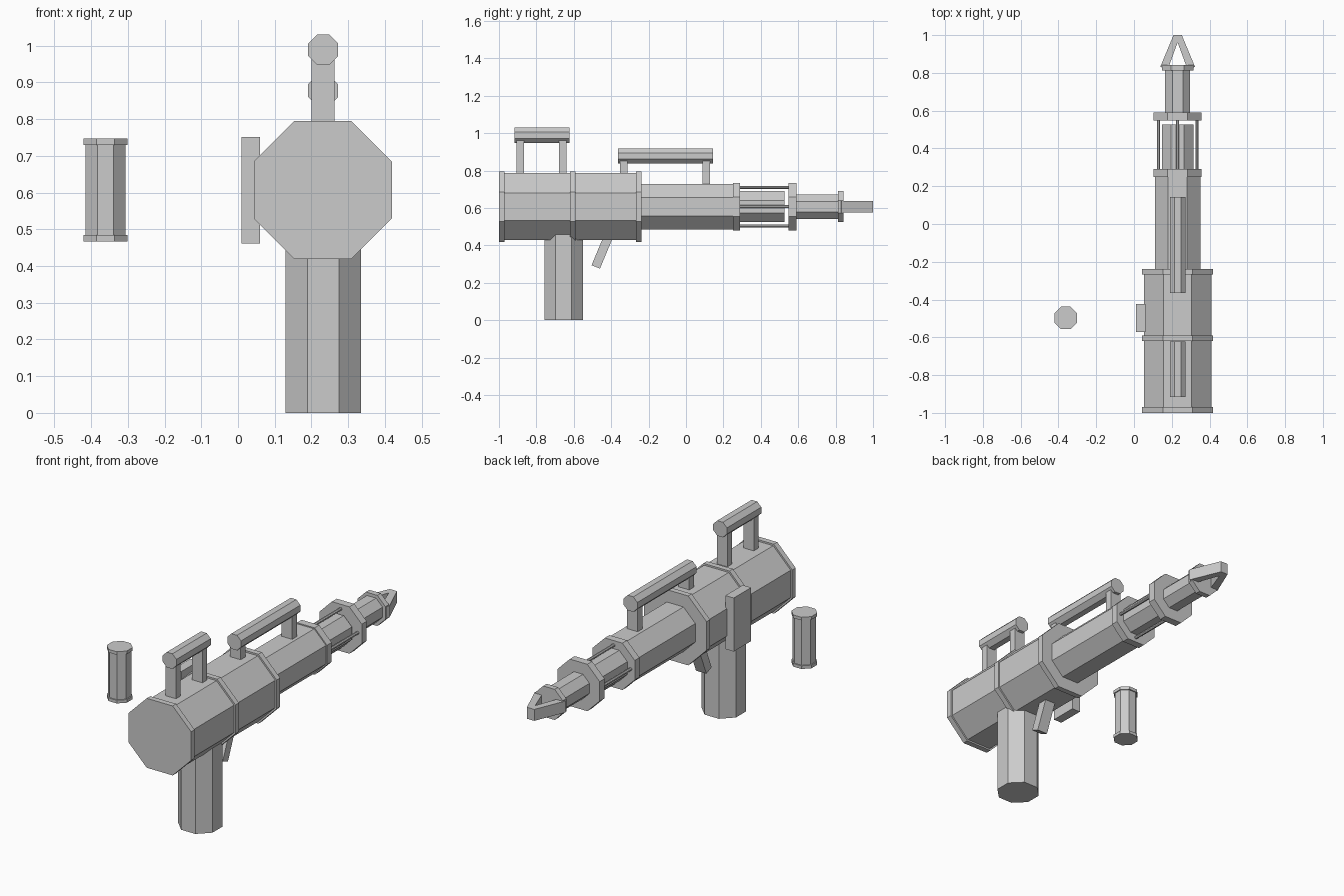
import bpy, bmesh, math
from mathutils import Matrix, Vector

if "Cube" in bpy.data.objects:
    bpy.data.objects.remove(bpy.data.objects["Cube"])

CX, CZ = 0.231, 0.607   # barrel axis


def finish(name, bm):
    bmesh.ops.recalc_face_normals(bm, faces=bm.faces)
    me = bpy.data.meshes.new(name)
    bm.to_mesh(me)
    bm.free()
    ob = bpy.data.objects.new(name, me)
    bpy.context.collection.objects.link(ob)
    return ob


def octagon(name, axis, a, b, c1, c2, apothem):
    """Octagonal prism with flats on the axes, from a to b along 'Y' or 'Z'."""
    bm = bmesh.new()
    r = apothem / math.cos(math.pi / 8)
    bmesh.ops.create_cone(bm, cap_ends=True, segments=8, radius1=r, radius2=r, depth=b - a,
                          matrix=Matrix.Rotation(math.pi / 8, 4, 'Z'))
    m = (a + b) / 2
    if axis == 'Y':
        bm.transform(Matrix.Translation((c1, m, c2)) @ Matrix.Rotation(math.pi / 2, 4, 'X'))
    else:
        bm.transform(Matrix.Translation((c1, c2, m)))
    return finish(name, bm)


def box(name, lo, hi):
    lo, hi = Vector(lo), Vector(hi)
    bm = bmesh.new()
    bmesh.ops.create_cube(bm, size=1, matrix=Matrix.Translation((lo + hi) / 2)
                          @ Matrix.Diagonal((*(hi - lo), 1)))
    return finish(name, bm)


def extrude(name, pts, vec):
    """Flat polygon pushed along vec."""
    bm = bmesh.new()
    f = bm.faces.new([bm.verts.new(p) for p in pts])
    ext = bmesh.ops.extrude_face_region(bm, geom=[f])
    bmesh.ops.translate(bm, vec=vec,
                        verts=[v for v in ext['geom'] if isinstance(v, bmesh.types.BMVert)])
    return finish(name, bm)


# Body, barrel sections and their collars, all on one axis
for name, y0, y1, ap in [
    ("body", -0.99, -0.25, 0.179),
    ("body_collar_rear", -1.0, -0.97, 0.188),
    ("body_collar_middle", -0.62, -0.59, 0.188),
    ("body_collar_front", -0.267, -0.237, 0.188),
    ("barrel", -0.25, 0.26, 0.121),
    ("barrel_collar", 0.25, 0.29, 0.127),
    ("inner_barrel", 0.28, 0.527, 0.083),
    ("muzzle_collar", 0.548, 0.59, 0.127),
    ("muzzle", 0.58, 0.82, 0.066),
    ("muzzle_ring", 0.813, 0.843, 0.083),
]:
    octagon(name, 'Y', y0, y1, CX, CZ, ap)

# Four thin rods bridging the two collars
for i in range(4):
    t = i * math.pi / 2
    octagon(f"rod_{i}", 'Y', 0.28, 0.56, CX + 0.102 * math.cos(t), CZ + 0.102 * math.sin(t), 0.008)

# Pointed prongs: two slanted bars meeting at the tip
prong = [(-0.092, 0.832), (-0.022, 1.0), (0.022, 1.0), (0.092, 0.832),
         (0.053, 0.817), (0, 0.961), (-0.053, 0.817)]
extrude("prongs", [(CX + x, y, 0.576) for x, y in prong], (0, 0, 0.062))

# Grip and slanted trigger
octagon("grip", 'Z', 0, 0.5, CX + 0.001, -0.654, 0.103)
extrude("trigger", [(CX - 0.031, y, z) for y, z in
                    [(-0.505, 0.294), (-0.46, 0.276), (-0.375, 0.48), (-0.42, 0.498)]],
        (0.062, 0, 0))

# Top rails, each on two posts
for name, y0, y1, z, posts in [
    ("rear_rail", -0.917, -0.623, 0.989, [(-0.906, 0.77), (-0.68, 0.77)]),
    ("front_rail", -0.364, 0.144, 0.878, [(-0.353, 0.77), (0.088, 0.715)]),
]:
    octagon(name, 'Y', y0, y1, CX + 0.001, z, 0.041)
    for i, (py, pz) in enumerate(posts):
        box(f"{name}_post_{i}", (CX - 0.031, py, pz), (CX + 0.032, py + 0.04, z))

# Side panel
box("side_panel", (0.01, -0.571, 0.461), (0.06, -0.423, 0.751))

# Separate canister with end caps
octagon("canister", 'Z', 0.475, 0.74, -0.361, -0.497, 0.054)
octagon("canister_cap_bottom", 'Z', 0.467, 0.484, -0.361, -0.497, 0.06)
octagon("canister_cap_top", 'Z', 0.73, 0.747, -0.361, -0.497, 0.06)
